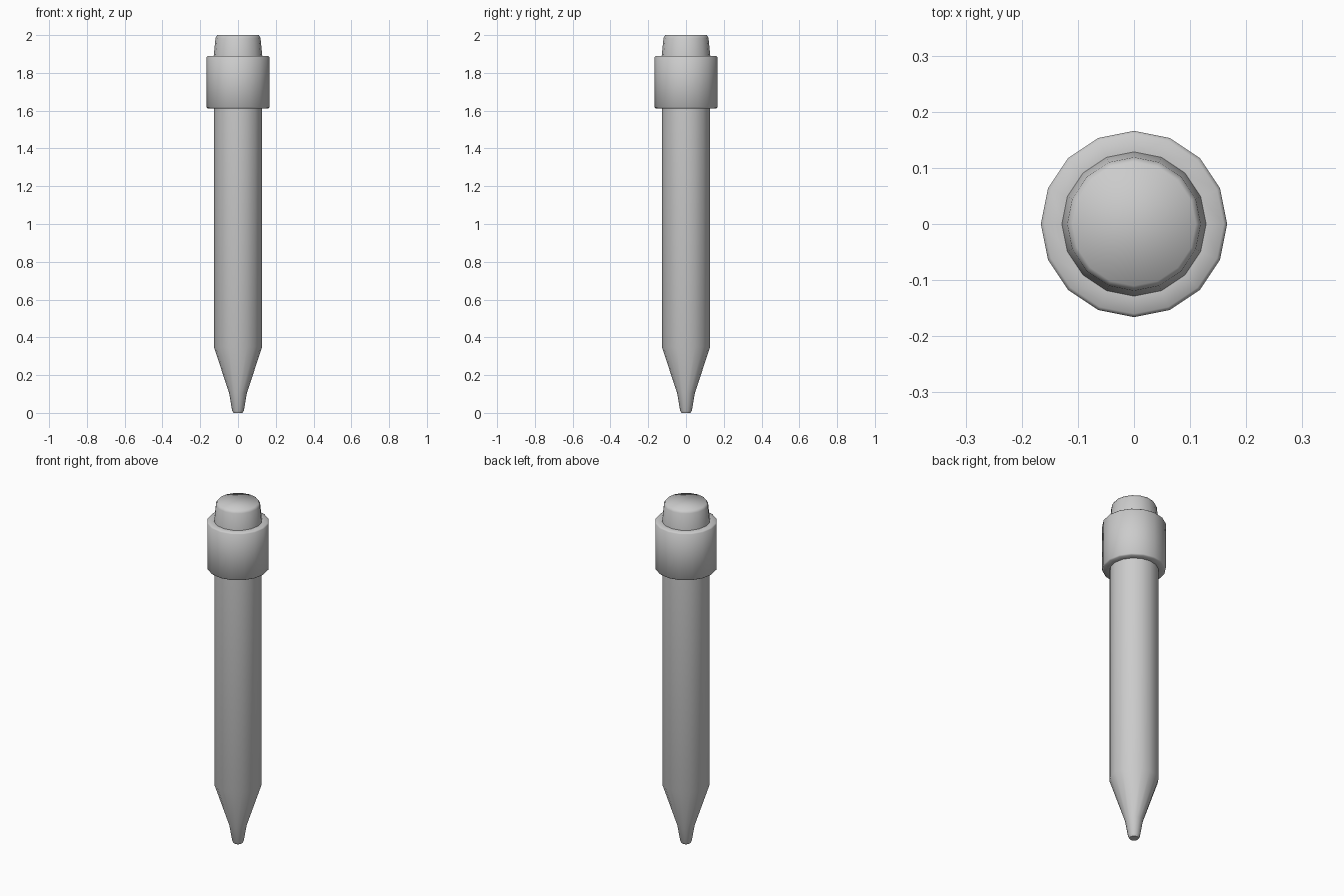
import bpy
import bmesh
from math import cos, sin, tau, radians

SIDES = 16

cube = bpy.data.objects.get("Cube")
if cube:
    bpy.data.objects.remove(cube, do_unlink=True)

grey = bpy.data.materials.new("plain_grey")
grey.use_nodes = True
colour = (0.6, 0.6, 0.6, 1)
grey.diffuse_color = colour
grey.node_tree.nodes["Principled BSDF"].inputs["Base Color"].default_value = colour


def lathe(name, profile, close_bottom=False, close_top=False):
    """Turn a (radius, height) profile, listed upwards, around the z axis."""
    bm = bmesh.new()
    rings = [[bm.verts.new((r * cos(tau * i / SIDES), r * sin(tau * i / SIDES), z))
              for i in range(SIDES)] for r, z in profile]
    for low, high in zip(rings, rings[1:]):
        for i in range(SIDES):
            j = (i + 1) % SIDES
            bm.faces.new((low[i], low[j], high[j], high[i]))
    if close_bottom:
        bm.faces.new(rings[0][::-1])
    if close_top:
        bm.faces.new(rings[-1])
    mesh = bpy.data.meshes.new(name)
    bm.to_mesh(mesh)
    bm.free()
    mesh.materials.append(grey)
    obj = bpy.data.objects.new(name, mesh)
    bpy.context.collection.objects.link(obj)
    bpy.ops.object.select_all(action="DESELECT")
    obj.select_set(True)
    bpy.context.view_layer.objects.active = obj
    bpy.ops.object.shade_smooth_by_angle(angle=radians(60))
    return obj


# Straight barrel tapering to a blunt tip
lathe("barrel_and_tip", [(0.024, 0), (0.031, 0.012), (0.047, 0.105),
                         (0.128, 0.35), (0.128, 1.62)], close_bottom=True)

# Wide collar with softened rims
lathe("collar", [(0.128, 1.612), (0.16, 1.612), (0.166, 1.618),
                 (0.166, 1.884), (0.16, 1.89), (0.128, 1.89)])

# Tapered push button
lathe("push_button", [(0.129, 1.885), (0.119, 1.985), (0.11, 2.0)], close_top=True)
